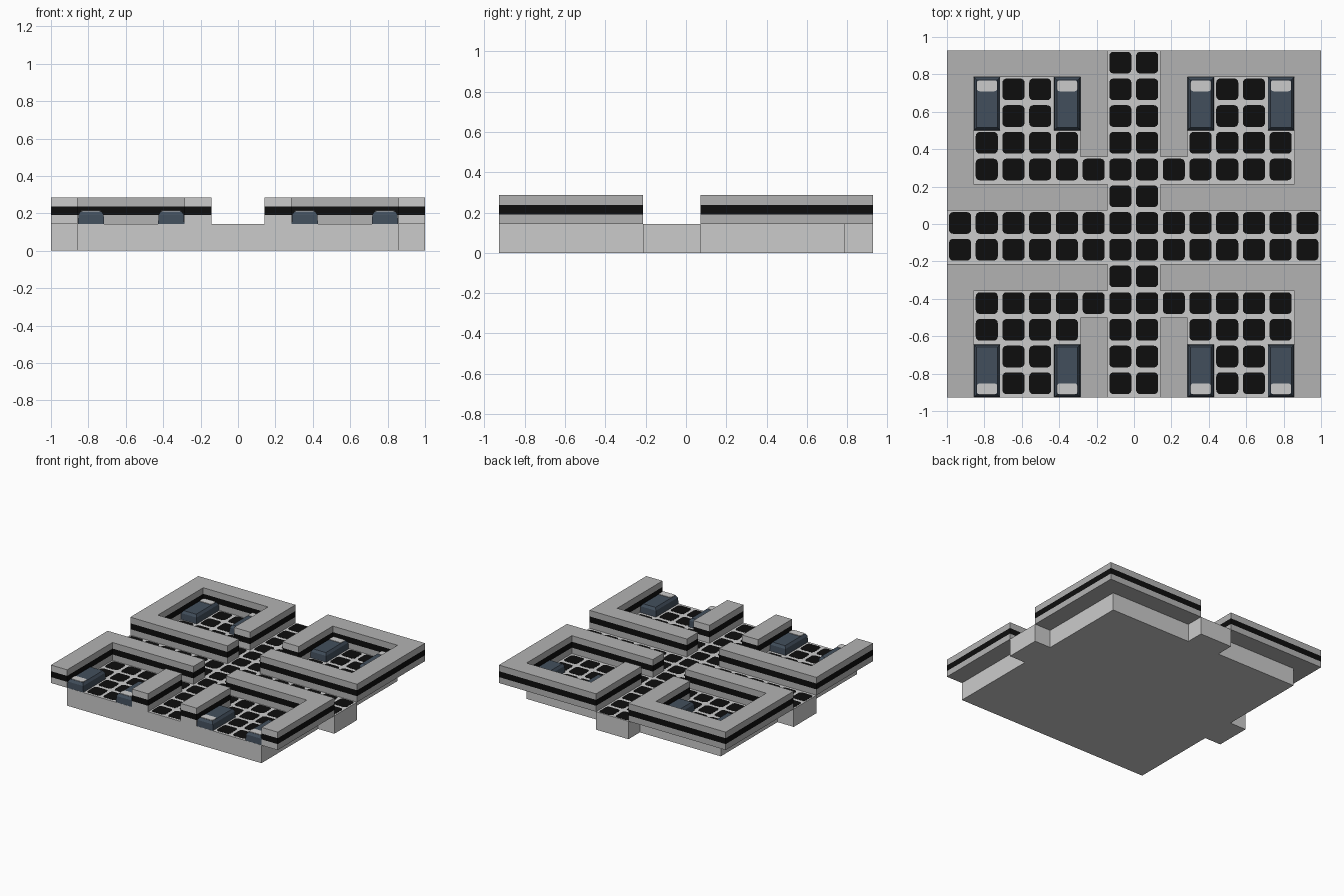
import bpy, bmesh, math

if "Cube" in bpy.data.objects:
    bpy.data.objects.remove(bpy.data.objects["Cube"])

U = 1 / 7                      # one grid cell
Y0 = -6.5 * U                  # front edge
BAND_LOW, BAND_HIGH = 0.19, 0.237


def material(name, col):
    m = bpy.data.materials.new(name)
    m.diffuse_color = (*col, 1)
    m.use_nodes = True
    m.node_tree.nodes["Principled BSDF"].inputs["Base Color"].default_value = m.diffuse_color
    return m


LIGHT = material("light_grey", (0.60, 0.60, 0.60))
GREY = material("wall_grey", (0.45, 0.45, 0.45))
BLACK = material("black", (0.004, 0.004, 0.004))
SLATE = material("slate_blue", (0.055, 0.078, 0.108))


def finish(bm, name, mats):
    bmesh.ops.recalc_face_normals(bm, faces=bm.faces[:])
    me = bpy.data.meshes.new(name)
    bm.to_mesh(me)
    bm.free()
    for m in mats:
        me.materials.append(m)
    ob = bpy.data.objects.new(name, me)
    bpy.context.collection.objects.link(ob)
    return ob


def loft(bm, rings):
    """Closed solid through a stack of equal-sized point rings."""
    vs = [[bm.verts.new(p) for p in r] for r in rings]
    n = len(vs[0])
    faces = [bm.faces.new(vs[0][::-1]), bm.faces.new(vs[-1])]
    for a, b in zip(vs, vs[1:]):
        for k in range(n):
            l = (k + 1) % n
            faces.append(bm.faces.new((a[k], a[l], b[l], b[k])))
    return faces


def rect(x0, x1, y0, y1, z, d=0.0):
    return [(x0 + d, y0 + d, z), (x1 - d, y0 + d, z),
            (x1 - d, y1 - d, z), (x0 + d, y1 - d, z)]


def cells(i0, i1, j0, j1):
    """Bounds of a block of cells, end indices exclusive."""
    return -1 + i0 * U, -1 + i1 * U, Y0 + j0 * U, Y0 + j1 * U


def rounded(x0, x1, y0, y1, z, r, seg=4):
    pts = []
    for cx, cy, a in ((x1 - r, y1 - r, 0), (x0 + r, y1 - r, 90),
                      (x0 + r, y0 + r, 180), (x1 - r, y0 + r, 270)):
        for k in range(seg + 1):
            t = math.radians(a + 90 * k / seg)
            pts.append((cx + r * math.cos(t), cy + r * math.sin(t), z))
    return pts


# floor base with three corridor ends sticking out
for name, c in (("floor_base", (1, 13, 0, 12)), ("corridor_end_back", (6, 8, 12, 13)),
                ("corridor_end_left", (0, 1, 5, 7)), ("corridor_end_right", (13, 14, 5, 7))):
    bm = bmesh.new()
    b = cells(*c)
    loft(bm, [rect(*b, 0), rect(*b, U)])
    finish(bm, name, [LIGHT])


# walls with a black band; some have light end caps facing front or back
def wall(name, c, caps=()):
    bm = bmesh.new()
    b = cells(*c)
    loft(bm, [rect(*b, z) for z in (U, BAND_LOW, BAND_HIGH, 2 * U)])
    bmesh.ops.recalc_face_normals(bm, faces=bm.faces[:])
    for f in bm.faces:
        z = f.calc_center_median().z
        side = abs(f.normal.z) < 0.5
        if side and BAND_LOW < z < BAND_HIGH:
            f.material_index = 1
        elif any(f.normal.y * s > 0.5 for s in caps):
            f.material_index = 2
    finish(bm, name, [GREY, BLACK, LIGHT])


WALLS = (("outer_wall_front", (0, 1, 0, 5), (-1,)),
         ("outer_wall_back", (0, 1, 7, 13), ()),
         ("back_wall", (1, 6, 12, 13), ()),
         ("corridor_wall_back", (1, 6, 7, 8), ()),
         ("corridor_wall_front", (1, 6, 4, 5), ()),
         ("divider_wall_back", (5, 6, 9, 12), (-1,)),
         ("divider_wall_front", (5, 6, 0, 3), (-1, 1)))
for name, (i0, i1, j0, j1), caps in WALLS:
    wall(name + "_left", (i0, i1, j0, j1), caps)
    wall(name + "_right", (14 - i1, 14 - i0, j0, j1), caps)


# black floor tiles on every open cell
def is_floor(i, j):
    i = min(i, 13 - i)
    if i == 6 or j in (5, 6):
        return True
    if i == 5:
        return j in (3, 8)
    if 1 <= i <= 4 and (j <= 3 or 8 <= j <= 11):
        return not (i in (1, 4) and j in (0, 1, 10, 11))
    return False


bm = bmesh.new()
for i in range(14):
    for j in range(13):
        if is_floor(i, j):
            x, _, y, _ = cells(i, i, j, j)
            b = (x + 0.011, x + 0.129, y + 0.019, y + 0.135)
            loft(bm, [rounded(*b, z, 0.022) for z in (U - 0.001, U + 0.001)])
finish(bm, "floor_tiles", [BLACK])

# beds: chamfered mattress with a pillow towards the outer wall
for i in (1, 4, 9, 12):
    for row, j in (("front", 0), ("back", 10)):
        x0, x1, y0, y1 = b = cells(i, i + 1, j, j + 2)
        bm = bmesh.new()
        loft(bm, [rect(*b, U, 0.001), rect(*b, 0.192, 0.004), rect(*b, 0.211, 0.016)])
        finish(bm, f"bed_{row}_{i}", [SLATE])
        py = y0 + 0.018 if row == "front" else y1 - 0.076
        bm = bmesh.new()
        loft(bm, [rounded(x0 + 0.017, x1 - 0.017, py, py + 0.058, z, 0.014)
                  for z in (0.208, 0.215)])
        finish(bm, f"pillow_{row}_{i}", [LIGHT])
